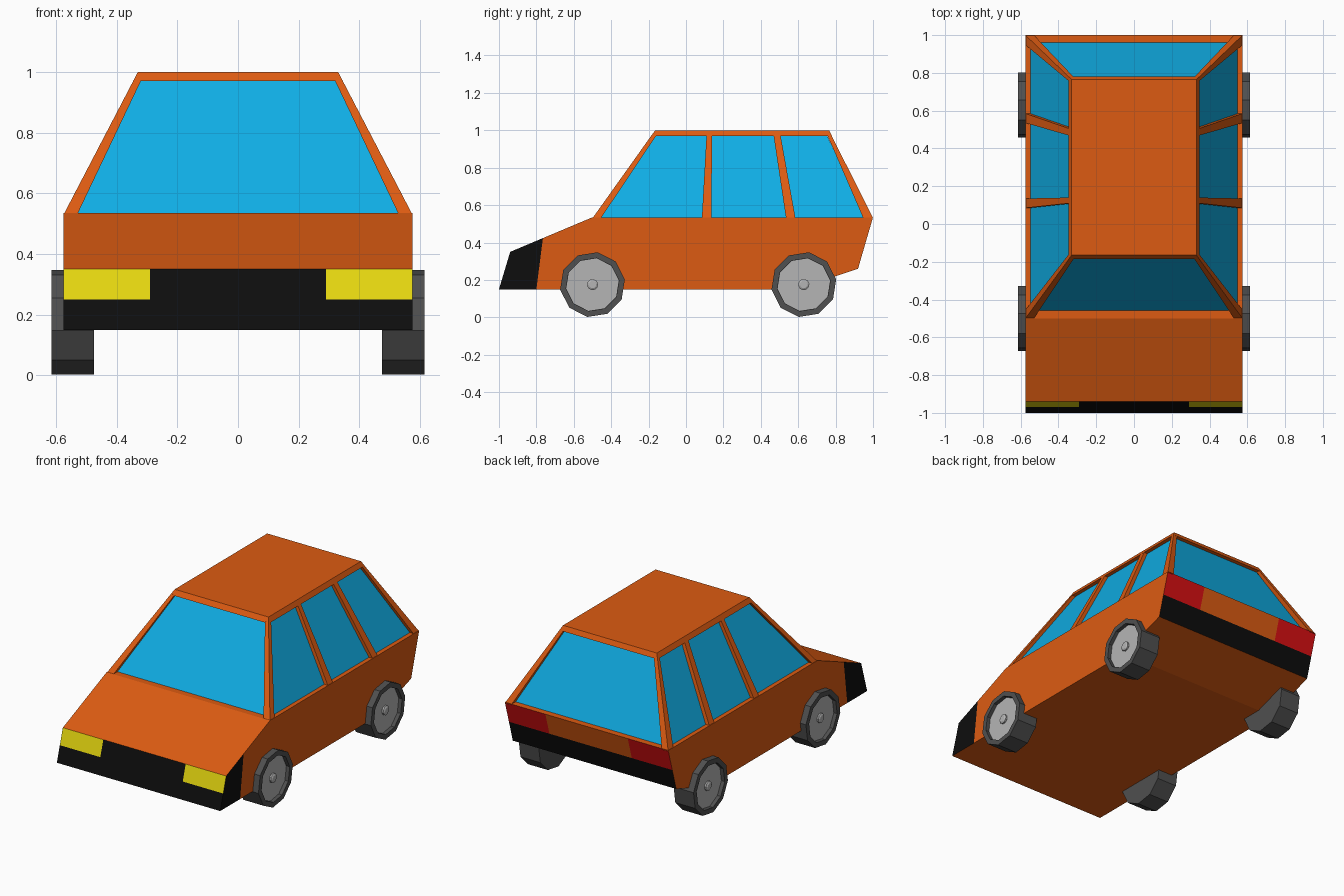
import bpy, bmesh, math

if "Cube" in bpy.data.objects:
    bpy.data.objects.remove(bpy.data.objects["Cube"])


def material(name, r, g, b):
    m = bpy.data.materials.new(name)
    m.diffuse_color = (r, g, b, 1)
    m.use_nodes = True
    m.node_tree.nodes["Principled BSDF"].inputs["Base Color"].default_value = m.diffuse_color
    return m


ORANGE = material("orange paint", 0.72, 0.105, 0.006)
BLACK = material("black bumper", 0.004, 0.004, 0.004)
YELLOW = material("yellow lamp", 0.8, 0.69, 0.005)
RED = material("red lamp", 0.70, 0.005, 0.006)
GLASS = material("blue glass", 0.005, 0.42, 0.78)
TYRE = material("dark grey rubber", 0.08, 0.08, 0.08)
HUB = material("light grey metal", 0.46, 0.46, 0.46)


def finish(bm, name, *mats):
    bmesh.ops.remove_doubles(bm, verts=bm.verts, dist=1e-5)
    bmesh.ops.recalc_face_normals(bm, faces=bm.faces)
    me = bpy.data.meshes.new(name)
    bm.to_mesh(me)
    bm.free()
    for m in mats:
        me.materials.append(m)
    ob = bpy.data.objects.new(name, me)
    bpy.context.collection.objects.link(ob)
    return ob


def loft(name, mat, low, z0, high, z1):
    """Solid between two horizontal rectangles (x0, x1, y0, y1)."""
    bm = bmesh.new()

    def ring(r, z):
        x0, x1, y0, y1 = r
        return [bm.verts.new((x, y, z)) for x, y in ((x0, y0), (x1, y0), (x1, y1), (x0, y1))]
    a, b = ring(low, z0), ring(high, z1)
    bm.faces.new(a)
    bm.faces.new(b)
    for i in range(4):
        j = (i + 1) % 4
        bm.faces.new((a[i], a[j], b[j], b[i]))
    return finish(bm, name, mat)


def flip(r, s):
    return r if s > 0 else (-r[1], -r[0], r[2], r[3])


# Lower body: side profile (y, z) stretched across three columns
profile = [(-0.8, 0.15), (-1, 0.15), (-0.97, 0.25), (-0.94, 0.35), (-0.765, 0.4236),
           (-0.5, 0.535), (1, 0.535), (0.959, 0.395), (0.92, 0.26), (0.59, 0.15)]
columns = [-0.575, -0.29, 0.29, 0.575]
bm = bmesh.new()
grid = [[bm.verts.new((x, y, z)) for y, z in profile] for x in columns]
n = len(profile)
for c in range(3):
    lamp = c != 1
    for i in range(n):
        j = (i + 1) % n
        f = bm.faces.new((grid[c][i], grid[c][j], grid[c + 1][j], grid[c + 1][i]))
        if i == 1:                       # front bumper
            f.material_index = 1
        elif i == 2:                     # headlamps and grille
            f.material_index = 2 if lamp else 1
        elif i == 6:                     # tail lamps
            f.material_index = 3 if lamp else 0
        elif i == 7:                     # rear bumper
            f.material_index = 1
for side in (grid[0], grid[-1]):
    bm.faces.new(side[:5]).material_index = 1     # black nose corner
    bm.faces.new([side[0]] + side[4:])
finish(bm, "body", ORANGE, BLACK, YELLOW, RED)

# Cabin: recessed glass block, roof slab
loft("windows", GLASS, (-0.55, 0.55, -0.462, 0.962), 0.53, (-0.316, 0.316, -0.158, 0.75), 0.98)
loft("roof", ORANGE, (-0.346, 0.346, -0.186, 0.78), 0.97, (-0.33, 0.33, -0.165, 0.765), 1.0)

# Pillars on both sides: bottom and top rectangles
pillars = {
    "front_pillar": ((0.53, 0.575, -0.5, -0.455), (0.318, 0.343, -0.183, -0.157)),
    "door_pillar": ((0.53, 0.575, 0.085, 0.135), (0.30, 0.343, 0.11, 0.14)),
    "middle_pillar": ((0.53, 0.575, 0.535, 0.585), (0.30, 0.343, 0.468, 0.505)),
    "rear_pillar": ((0.53, 0.575, 0.948, 1.0), (0.318, 0.343, 0.755, 0.777)),
}
for s, side in ((1, "right"), (-1, "left")):
    for name, (low, high) in pillars.items():
        loft(f"{side}_{name}", ORANGE, flip(low, s), 0.53, flip(high, s), 0.975)


def lathe(name, mat, points, s, y, sides):
    """Turn (radius, x) points about a wheel axle; both ends are capped."""
    bm = bmesh.new()
    rings = []
    for r, x in points:
        ring = []
        for k in range(sides):
            a = math.radians(9) + math.tau * k / sides
            ring.append(bm.verts.new((s * x, y + r * math.cos(a), 0.175 + r * math.sin(a))))
        rings.append(ring)
    for a, b in zip(rings, rings[1:]):
        for k in range(sides):
            j = (k + 1) % sides
            bm.faces.new((a[k], a[j], b[j], b[k]))
    bm.faces.new(rings[0])
    bm.faces.new(rings[-1])
    return finish(bm, name, mat)


# Wheels: tyre with a recessed disc and a small centre cap
for s, side in ((1, "right"), (-1, "left")):
    for y, end in ((-0.5, "front"), (0.63, "rear")):
        tag = f"{end}_{side}"
        lathe(f"{tag}_tyre", TYRE, [(0.175, 0.475), (0.175, 0.615), (0.143, 0.615), (0.143, 0.588)], s, y, 10)
        lathe(f"{tag}_disc", HUB, [(0.142, 0.58), (0.142, 0.592)], s, y, 10)
        lathe(f"{tag}_cap", HUB, [(0.03, 0.59), (0.03, 0.602), (0.02, 0.608)], s, y, 10)
